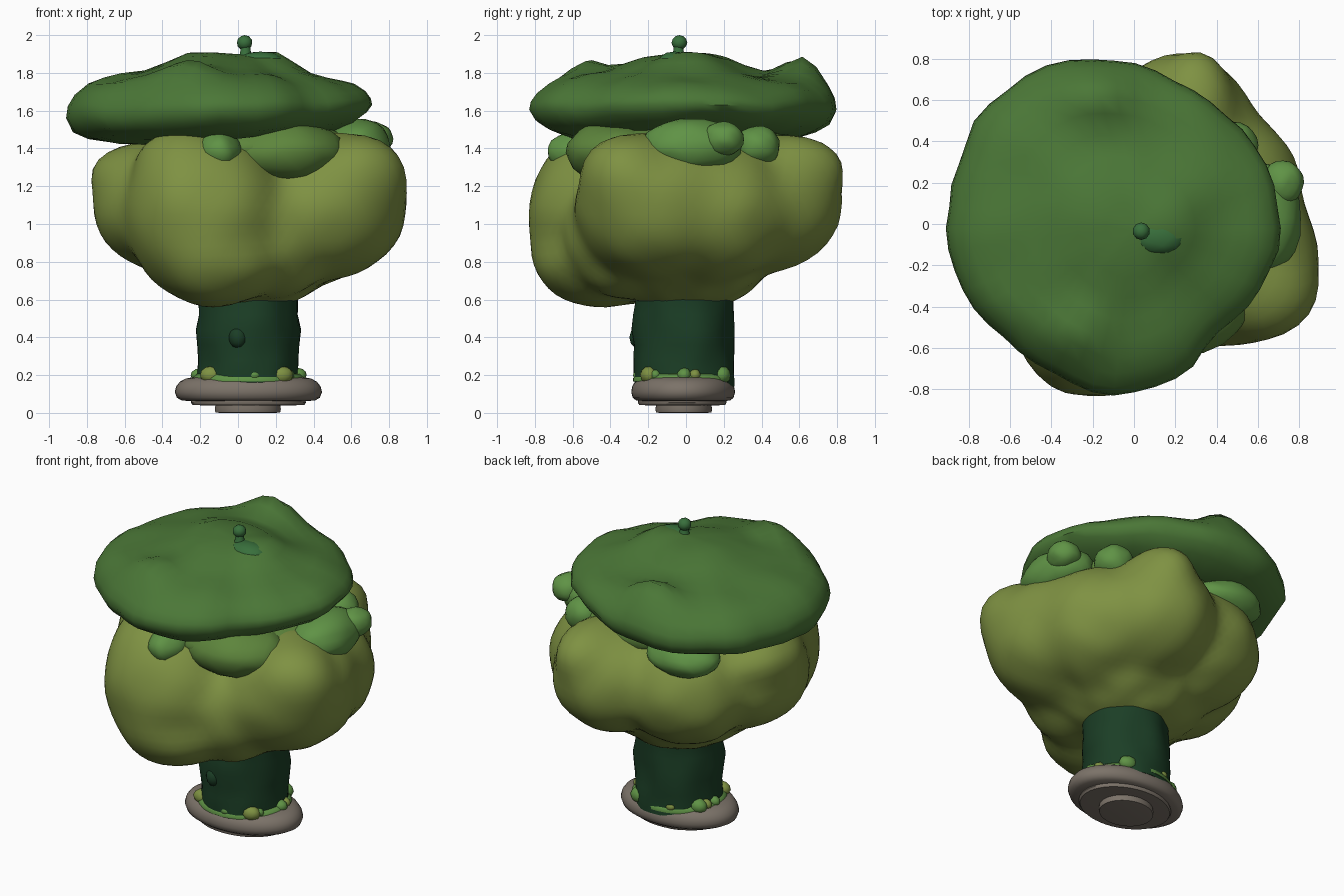
import bpy, bmesh, math
from mathutils import Vector, noise

if "Cube" in bpy.data.objects:
    bpy.data.objects.remove(bpy.data.objects["Cube"])

MATS = {}


def paint(ob, key, col):
    if key not in MATS:
        MATS[key] = bpy.data.materials.new(key)
        MATS[key].diffuse_color = (*col, 1)
    ob.data.materials.append(MATS[key])


CAP, BODY = ("cap_green", (0.07, 0.185, 0.038)), ("olive", (0.21, 0.285, 0.055))
LEAF, MID = ("leaf_green", (0.115, 0.29, 0.06)), ("mid_green", (0.11, 0.235, 0.045))
BARK, STONE = ("dark_green", (0.011, 0.048, 0.019)), ("stone", (0.20, 0.17, 0.14))
STEM = ("stem_green", (0.04, 0.16, 0.045))


def finish(name, bm, mat, angle=50):
    bmesh.ops.recalc_face_normals(bm, faces=bm.faces)
    me = bpy.data.meshes.new(name)
    bm.to_mesh(me)
    bm.free()
    ob = bpy.data.objects.new(name, me)
    bpy.context.collection.objects.link(ob)
    paint(ob, *mat)
    bpy.ops.object.select_all(action='DESELECT')
    ob.select_set(True)
    bpy.context.view_layer.objects.active = ob
    bpy.ops.object.shade_smooth_by_angle(angle=math.radians(angle))
    return ob


def wobble(p, freq, amp):
    return amp * noise.noise(p * freq)


def blob(name, loc, rad, mat, sub=3, amp=0.08):
    """Lumpy ellipsoid."""
    bm = bmesh.new()
    bmesh.ops.create_icosphere(bm, subdivisions=sub, radius=1)
    for v in bm.verts:
        k = 1 + wobble(v.co + Vector(loc) * 3, 1.7, amp)
        v.co = Vector([c + r * k * a for c, r, a in zip(loc, rad, v.co)])
    return finish(name, bm, mat)


def lobed(name, centre, lobes, mat, sub=5, power=24):
    """One closed skin over a cluster of ellipsoids, found by rays from the centre."""
    bm = bmesh.new()
    bmesh.ops.create_icosphere(bm, subdivisions=sub, radius=1)
    c0 = Vector(centre)
    for v in bm.verts:
        d, total = v.co.normalized(), 0
        for c, r in lobes:
            o = Vector([(a - b) / q for a, b, q in zip(c0, c, r)])
            u = Vector([a / q for a, q in zip(d, r)])
            A, B, C = u.dot(u), o.dot(u), o.dot(o) - 1
            D = B * B - A * C
            t = (-B + math.sqrt(D)) / A if D > 0 else 0
            total += max(t, 0) ** power
        t = total ** (1 / power) * 0.99 + wobble(d, 4.5, 0.02)
        v.co = c0 + d * t
    for _ in range(2):
        bmesh.ops.smooth_vert(bm, verts=bm.verts, factor=0.5, use_axis_x=True,
                              use_axis_y=True, use_axis_z=True)
    return finish(name, bm, mat)


def rings(name, profile, outline, mat, shape=lambda p, s: p, angle=50):
    """Loft: outline(angle) -> xy offset, scaled by each (scale, z) profile pair."""
    bm, n, loops = bmesh.new(), 48, []
    for s, z in profile:
        loop = []
        for i in range(n):
            x, y = outline(2 * math.pi * i / n, s)
            loop.append(bm.verts.new(shape(Vector((x, y, z)), s)))
        loops.append(loop)
    for a, b in zip(loops, loops[1:]):
        for i in range(n):
            j = (i + 1) % n
            bm.faces.new((a[i], a[j], b[j], b[i]))
    bm.faces.new(loops[0])
    bm.faces.new(loops[-1])
    return finish(name, bm, mat, angle)


def ellipse(cx, cy, rx, ry):
    return lambda t, s: (cx + s * rx * math.cos(t), cy + s * ry * math.sin(t))


# Bushy body
lobed("bush_body", (0.05, 0, 1.05), [
    ((0.05, 0, 1.0), (0.58, 0.54, 0.45)),
    ((0.04, -0.02, 0.86), (0.45, 0.44, 0.32)),
    ((-0.16, -0.38, 1.04), (0.42, 0.46, 0.47)),
    ((-0.31, -0.43, 1.08), (0.26, 0.38, 0.40)),
    ((0.20, -0.32, 0.96), (0.33, 0.33, 0.36)),
    ((0.50, -0.17, 1.10), (0.41, 0.42, 0.39)),
    ((0.42, 0.16, 1.07), (0.40, 0.40, 0.38)),
    ((0.22, 0.42, 1.10), (0.38, 0.42, 0.36)),
    ((-0.22, 0.31, 1.10), (0.40, 0.39, 0.37)),
    ((-0.42, -0.06, 1.10), (0.36, 0.42, 0.34)),
    ((-0.47, 0.0, 1.27), (0.32, 0.33, 0.16)),
    ((-0.28, -0.45, 1.29), (0.27, 0.28, 0.22)),
    ((0.64, -0.33, 1.26), (0.25, 0.24, 0.22)),
    ((0.29, 0.56, 1.29), (0.19, 0.28, 0.19)),
    ((-0.10, -0.47, 0.82), (0.33, 0.34, 0.26)),
], BODY)

# Lighter growth showing under the cap
blob("under_cap_growth", (0.06, 0.0, 1.41), (0.57, 0.58, 0.15), MID)
blob("front_growth", (0.23, -0.37, 1.38), (0.34, 0.26, 0.17), MID)
for i, (loc, rad) in enumerate([
        ((-0.10, -0.55, 1.38), (0.12, 0.18, 0.12)),
        ((0.63, 0.03, 1.41), (0.18, 0.27, 0.145)),
        ((0.72, 0.20, 1.45), (0.10, 0.11, 0.09)),
        ((0.48, 0.38, 1.41), (0.12, 0.12, 0.11)),
        ((-0.32, 0.48, 1.38), (0.24, 0.18, 0.12))]):
    blob(f"leaf_clump_{i + 1}", loc, rad, LEAF)

# Broad cap: outline radii at 22.5 degree steps about its centre
RADII = [0.81, 0.80, 0.77, 0.78, 0.81, 0.85, 0.85, 0.81,
         0.81, 0.79, 0.75, 0.77, 0.81, 0.79, 0.72, 0.77]
BUMPS = [(-0.18, 0.63, 0.17, 0.13, 0.13), (-0.27, -0.52, 0.18, 0.13, 0.10),
         (0.18, 0.08, 0.16, 0.18, 0.04), (-0.28, 0.05, 0.15, 0.2, 0.03)]


def cap_outline(t, s):
    f = t / (2 * math.pi) * 16
    i, k = int(f) % 16, f - int(f)
    k = k * k * (3 - 2 * k)
    r = RADII[i] * (1 - k) + RADII[(i + 1) % 16] * k
    r += s * wobble(Vector((math.cos(t), math.sin(t), 0)), 4, 0.02)
    return -0.1 + s * r * math.cos(t) + 0.1 * (1 - s), -0.02 + s * r * math.sin(t)


def cap_shape(p, s):
    up = min(max((p.z - 1.55) / 0.2, 0), 1)
    bump = sum(h * math.exp(-((p.x - x) / a) ** 2 - ((p.y - y) / b) ** 2)
               for x, y, a, b, h in BUMPS)
    p.z += up * bump + (1 - up) * 0.06 * p.x - up * 0.015 * p.x
    p.z += wobble(p, 4, 0.025)
    return p


rings("leafy_cap", [(0.01, 1.895), (0.15, 1.893), (0.3, 1.875), (0.42, 1.835),
                    (0.55, 1.80), (0.68, 1.78), (0.78, 1.76), (0.87, 1.735),
                    (0.95, 1.69), (0.99, 1.645), (1.0, 1.60), (0.96, 1.545),
                    (0.87, 1.50), (0.72, 1.465), (0.5, 1.46), (0.01, 1.47)],
      cap_outline, CAP, cap_shape)

# Top stem and its leaf
blob("stem_ball", (0.035, -0.035, 1.96), (0.042, 0.042, 0.04), STEM, 2, 0)
rings("stem_neck", [(1, 1.86), (0.6, 1.90), (0.45, 1.95)],
      ellipse(0.04, -0.04, 0.05, 0.05), STEM)
blob("stem_leaf", (0.12, -0.06, 1.86), (0.13, 0.09, 0.055), STEM, 2)


# Trunk with a small knob
def bark(p, s):
    k = wobble(p, 6, 0.02)
    return p + Vector((p.x - 0.055, p.y + 0.01, 0)).normalized() * k


rings("trunk", [(1, 0.14), (1, 0.2), (1.0, 0.28), (0.98, 0.36), (1.0, 0.44),
                (0.98, 0.52), (0.98, 0.6), (1.0, 0.7)],
      ellipse(0.055, -0.01, 0.27, 0.265), BARK, bark)
blob("trunk_knob", (0.0, -0.25, 0.40), (0.05, 0.05, 0.06), BARK, 2)

# Stepped stone foot
rings("foot_rim", [(0.7, 0.062), (0.9, 0.065), (0.97, 0.08), (1, 0.11), (0.98, 0.14),
                   (0.93, 0.165), (0.85, 0.182), (0.7, 0.192), (0.05, 0.20)],
      ellipse(0.055, -0.015, 0.39, 0.275), STONE)
rings("foot_middle", [(0.8, 0.04), (0.97, 0.042), (1, 0.055), (0.98, 0.075)],
      ellipse(0.055, -0.02, 0.305, 0.235), STONE)
rings("foot_bottom", [(0.85, 0.0), (0.98, 0.003), (1, 0.02), (0.97, 0.05)],
      ellipse(0.052, -0.012, 0.175, 0.15), STONE)
blob("foot_stud", (0.05, -0.01, 0.010), (0.025, 0.025, 0.010), BARK, 2, 0)

# Moss around the trunk bottom
rings("moss_skirt", [(1, 0.165), (1.0, 0.185), (0.93, 0.205), (0.85, 0.21)],
      ellipse(0.055, -0.012, 0.295, 0.268), LEAF)
for i in range(11):
    t = 2 * math.pi * i / 11 + 0.35 * math.sin(i * 5)
    r = 0.038 + 0.012 * math.sin(i * 3.7)
    blob(f"moss_tuft_{i + 1}", (0.055 + 0.26 * math.cos(t), -0.01 + 0.245 * math.sin(t), 0.20),
         (r * 1.3, r, r), BODY if i % 2 else LEAF, 2)

for m in bpy.data.materials:
    if m.users and not m.is_grease_pencil:
        m.use_nodes = True
        m.node_tree.nodes["Principled BSDF"].inputs["Base Color"].default_value = m.diffuse_color
